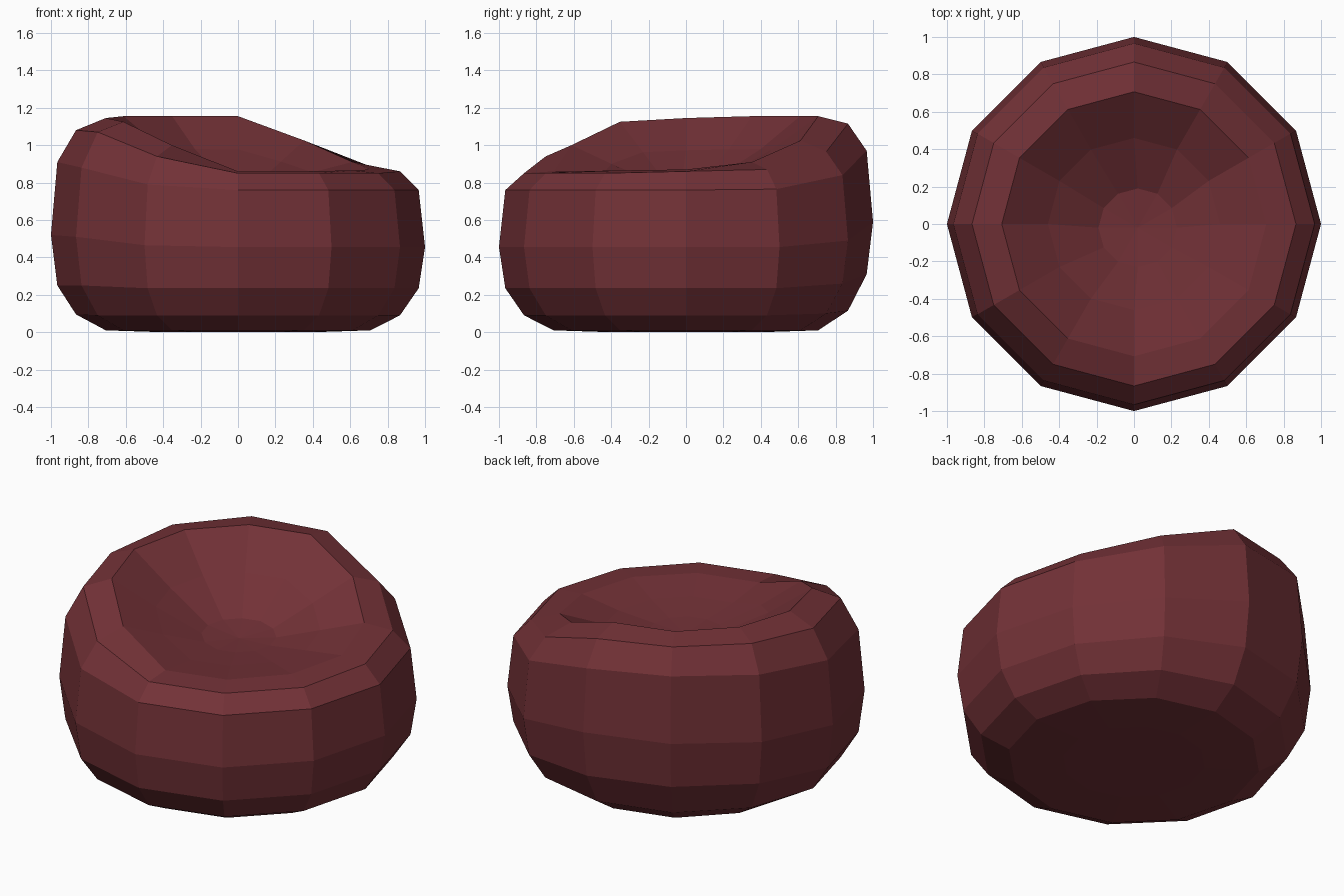
import bpy, bmesh, math

if "Cube" in bpy.data.objects:
    bpy.data.objects.remove(bpy.data.objects["Cube"])

SIDES = 12

# Fabric colour
fabric = bpy.data.materials.new("dark_red_fabric")
fabric.diffuse_color = (0.17, 0.031, 0.038, 1)
fabric.use_nodes = True
fabric.node_tree.nodes["Principled BSDF"].inputs["Base Color"].default_value = fabric.diffuse_color

# Rings from underside to seat hollow: radius, heights at 0, 30, 60 ... 330 degrees
rings = [
    (0.40, [0.0] * 12),
    (0.707, [0.01] * 12),
    (0.866, [.09, .09, .10, .115, .115, .11, .095, .09, .09, .09, .09, .09]),
    (0.966, [.235, .235, .26, .31, .32, .30, .25, .25, .235, .235, .235, .235]),
    (1.0, [.455, .455, .49, .59, .60, .57, .52, .51, .465, .455, .455, .455]),
    (0.966, [.76, .765, .84, .97, 1.0, .97, .91, .88, .79, .76, .76, .76]),
    (0.866, [.86, .87, .965, 1.115, 1.135, 1.12, 1.08, 1.07, .94, .85, .85, .85]),
    (0.707, [.87, .91, 1.025, 1.155, 1.157, 1.155, 1.145, 1.125, 1.0, .86, .86, .865]),
]
rim = rings[-1][1]
# Seat hollow: blend the rim down to the low middle
rings.append((0.46, [0.83 + 0.5 * (h - 0.86) for h in rim]))
rings.append((0.21, [0.81 + 0.05 * (h - 0.86) for h in rim]))

bm = bmesh.new()
loops = []
for r, heights in rings:
    shift = 0.02 if r < 0.3 else 0.0
    loops.append([bm.verts.new((r * math.cos(math.tau * i / SIDES) + shift,
                                r * math.sin(math.tau * i / SIDES) - shift, h))
                  for i, h in enumerate(heights)])
for lo, hi in zip(loops, loops[1:]):
    for i in range(SIDES):
        j = (i + 1) % SIDES
        bm.faces.new((lo[i], lo[j], hi[j], hi[i]))

# Close the base and the bottom of the hollow
bm.faces.new(loops[0][::-1])
middle = bm.verts.new((0.02, -0.02, 0.80))
for i in range(SIDES):
    bm.faces.new((loops[-1][i], loops[-1][(i + 1) % SIDES], middle))
bmesh.ops.recalc_face_normals(bm, faces=bm.faces[:])

mesh = bpy.data.meshes.new("beanbag_seat")
bm.to_mesh(mesh)
bm.free()
mesh.materials.append(fabric)
seat = bpy.data.objects.new("beanbag_seat", mesh)
bpy.context.collection.objects.link(seat)
